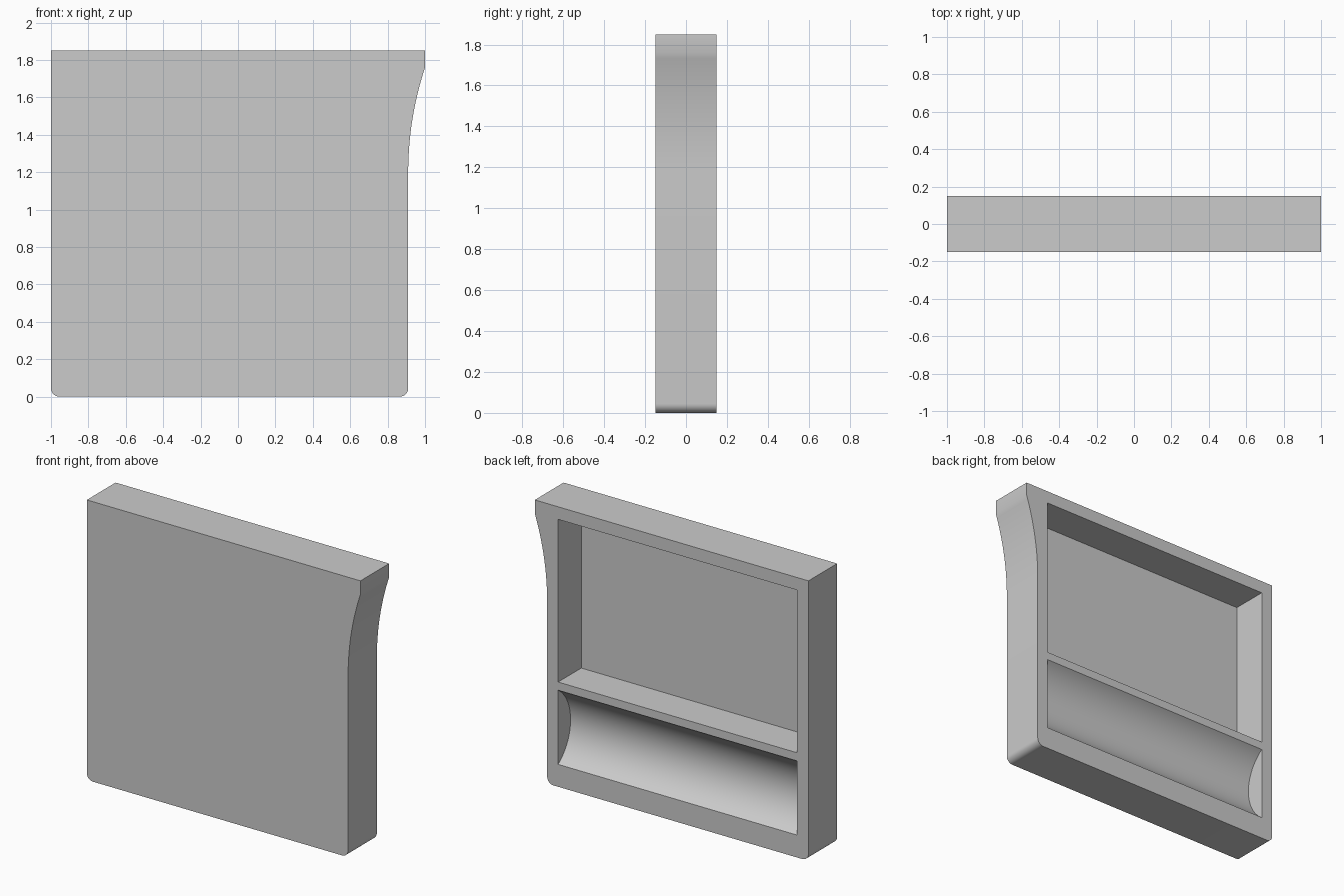
import bpy, bmesh
from math import sin, cos, pi, asin, radians

if "Cube" in bpy.data.objects:
    bpy.data.objects.remove(bpy.data.objects["Cube"])


def arc(cx, cz, r, a0, a1, n):
    """Points of a circular arc, angles in radians."""
    return [(cx + r * cos(a0 + (a1 - a0) * i / n),
             cz + r * sin(a0 + (a1 - a0) * i / n)) for i in range(n + 1)]


def prism(name, points, sweep):
    """Solid from a closed outline of 3D points swept along a vector."""
    bm = bmesh.new()
    face = bm.faces.new([bm.verts.new(p) for p in points])
    out = bmesh.ops.extrude_face_region(bm, geom=[face])
    bmesh.ops.translate(bm, vec=sweep, verts=[
        v for v in out["geom"] if isinstance(v, bmesh.types.BMVert)])
    bmesh.ops.recalc_face_normals(bm, faces=bm.faces)
    mesh = bpy.data.meshes.new(name)
    bm.to_mesh(mesh)
    bm.free()
    obj = bpy.data.objects.new(name, mesh)
    bpy.context.collection.objects.link(obj)
    return obj


HALF_Y, HEIGHT, SIDE, R = 0.15, 1.85, 0.91, 0.045
X0, X1 = -0.915, 0.83          # pocket width

# Panel: rounded bottom corners, right edge flaring out at the top
flare_r = (0.56 ** 2 + 0.09 ** 2) / (2 * 0.09)
outline = arc(-1 + R, R, R, pi, 1.5 * pi, 8)
outline += arc(SIDE - R, R, R, 1.5 * pi, 2 * pi, 8)
outline += arc(SIDE + flare_r, 1.2, flare_r, pi, pi - asin(0.56 / flare_r), 20)
outline += [(1, HEIGHT), (-1, HEIGHT)]
panel = prism("panel", [(x, -HALF_Y, z) for x, z in outline], (0, 2 * HALF_Y, 0))

# Upper pocket: rectangular recess open at the back
rect = [(X0, 0.692), (X1, 0.692), (X1, 1.767), (X0, 1.767)]
pocket = prism("pocket_cutter", [(x, -0.092, z) for x, z in rect], (0, 0.4, 0))

# Lower pocket: shallow cylindrical scoop
half, depth, zc = 0.245, 0.13, 0.393
scoop_r = (half ** 2 + depth ** 2) / (2 * depth)
a = asin(half / scoop_r)
yc = HALF_Y - depth + scoop_r
profile = arc(yc, zc, scoop_r, pi - a, pi + a, 40)
profile += [(0.3, zc - half), (0.3, zc + half)]
scoop = prism("scoop_cutter", [(X0, y, z) for y, z in profile], (X1 - X0, 0, 0))

# Cut the recesses
bpy.context.view_layer.objects.active = panel
panel.select_set(True)
for cutter in (pocket, scoop):
    cutter.hide_render = True
    mod = panel.modifiers.new(cutter.name, 'BOOLEAN')
    mod.operation, mod.solver, mod.object = 'DIFFERENCE', 'EXACT', cutter
    bpy.ops.object.modifier_apply(modifier=mod.name)
    bpy.data.objects.remove(cutter)

bpy.ops.object.shade_smooth_by_angle(angle=radians(25))
